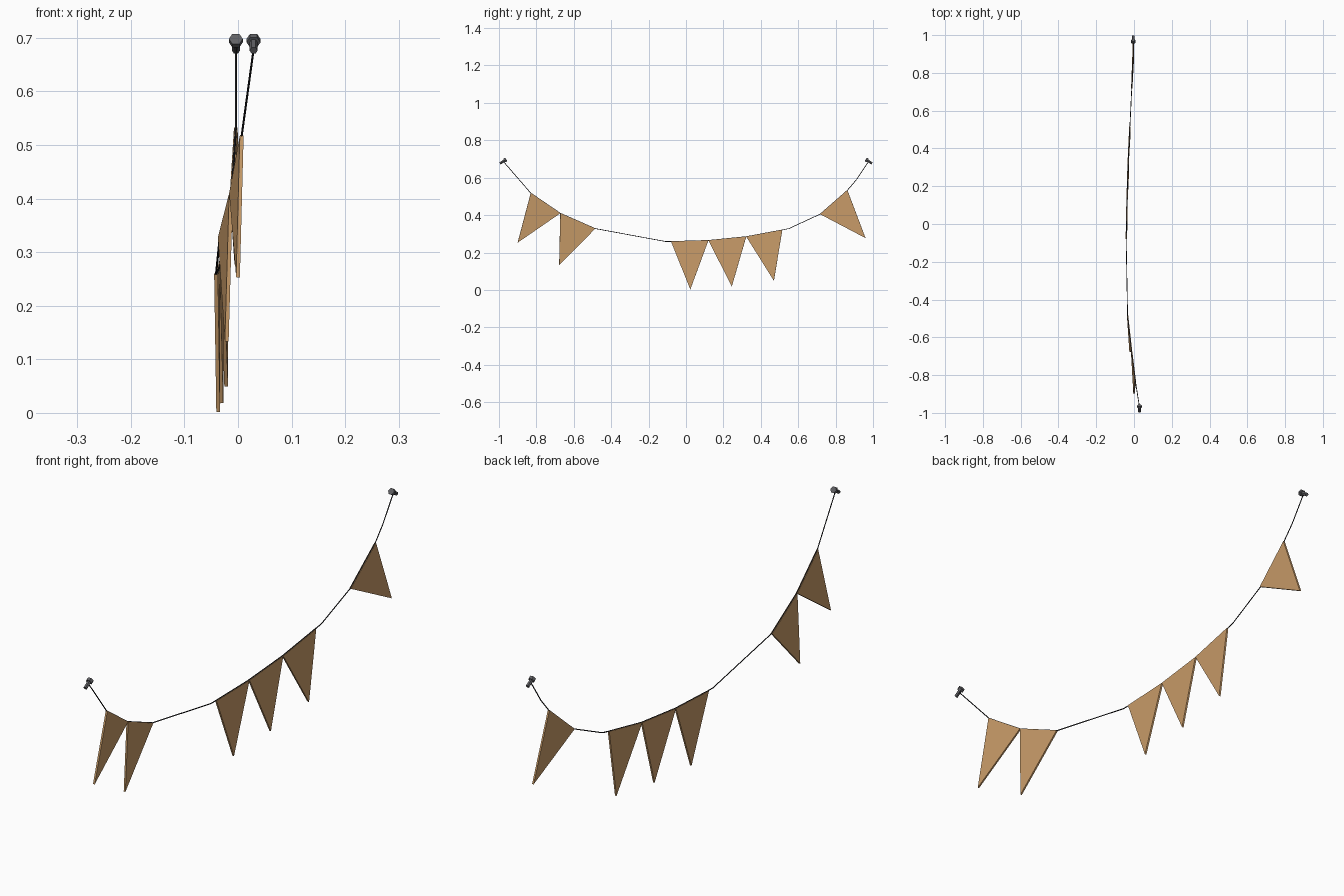
import bpy, bmesh, math
from mathutils import Vector, Matrix

if "Cube" in bpy.data.objects:
    bpy.data.objects.remove(bpy.data.objects["Cube"])


def material(name, rgb):
    m = bpy.data.materials.new(name)
    m.diffuse_color = (*rgb, 1)
    m.use_nodes = True
    m.node_tree.nodes["Principled BSDF"].inputs["Base Color"].default_value = m.diffuse_color
    return m


KRAFT = material("kraft", (0.58, 0.33, 0.14))
DARK = material("string_black", (0.015, 0.015, 0.018))
METAL = material("pin_grey", (0.12, 0.12, 0.13))


def finish(name, bm, mat):
    bmesh.ops.recalc_face_normals(bm, faces=bm.faces)
    me = bpy.data.meshes.new(name)
    bm.to_mesh(me)
    bm.free()
    me.materials.append(mat)
    ob = bpy.data.objects.new(name, me)
    bpy.context.collection.objects.link(ob)
    return ob


def flag(name, corners, thickness=0.007):
    # thin triangular prism
    a, b, c = map(Vector, corners)
    off = (b - a).cross(c - a).normalized() * thickness / 2
    bm = bmesh.new()
    front = [bm.verts.new(p + off) for p in (a, b, c)]
    back = [bm.verts.new(p - off) for p in (a, b, c)]
    bm.faces.new(front)
    bm.faces.new(back[::-1])
    for i in range(3):
        j = (i + 1) % 3
        bm.faces.new((front[i], back[i], back[j], front[j]))
    return finish(name, bm, KRAFT)


def pin(name, x, side):
    # hexagonal push pin: wide head inward and up, shaft outward and down
    bm = bmesh.new()
    for r1, r2, depth, z in ((0.013, 0.013, 0.012, 0.014),
                             (0.0075, 0.0075, 0.028, -0.006)):
        bmesh.ops.create_cone(bm, cap_ends=True, segments=6, radius1=r1, radius2=r2,
                              depth=depth, matrix=Matrix.Translation((0, 0, z)))
    axis = Vector((0, -side * math.cos(0.58), math.sin(0.58)))
    rot = axis.to_track_quat('Z', 'X').to_matrix().to_4x4()
    bm.transform(Matrix.Translation((x, side * 0.978, 0.687)) @ rot)
    return finish(name, bm, METAL)


# String sagging between the two pins
path = [(0.03, -0.975, 0.685), (0.007, -0.83, 0.518), (-0.013, -0.672, 0.41),
        (-0.034, -0.485, 0.328), (-0.041, -0.11, 0.259), (-0.041, -0.08, 0.259),
        (-0.037, 0.12, 0.265), (-0.031, 0.322, 0.285), (-0.022, 0.515, 0.321),
        (-0.02, 0.55, 0.328), (-0.012, 0.717, 0.405), (-0.004, 0.863, 0.533),
        (-0.004, 0.91, 0.588), (-0.004, 0.975, 0.685)]
cu = bpy.data.curves.new("string", 'CURVE')
cu.dimensions = '3D'
cu.bevel_depth = 0.002
cu.bevel_resolution = 1
cu.use_fill_caps = True
sp = cu.splines.new('POLY')
sp.points.add(len(path) - 1)
for p, co in zip(sp.points, path):
    p.co = (*co, 1)
sp.use_smooth = False
cu.materials.append(DARK)
bpy.context.collection.objects.link(bpy.data.objects.new("string", cu))

# Six pennants, each hung from a string segment
tips = {1: (0.0, -0.90, 0.253), 2: (-0.021, -0.678, 0.133), 5: (-0.037, 0.023, 0.002),
        6: (-0.031, 0.245, 0.018), 7: (-0.022, 0.47, 0.049), 10: (-0.003, 0.96, 0.277)}
for n, (i, tip) in enumerate(tips.items(), 1):
    flag(f"pennant_{n}", (path[i], path[i + 1], tip))

# Pins at both ends
pin("pin_left", 0.029, -1)
pin("pin_right", -0.004, 1)
